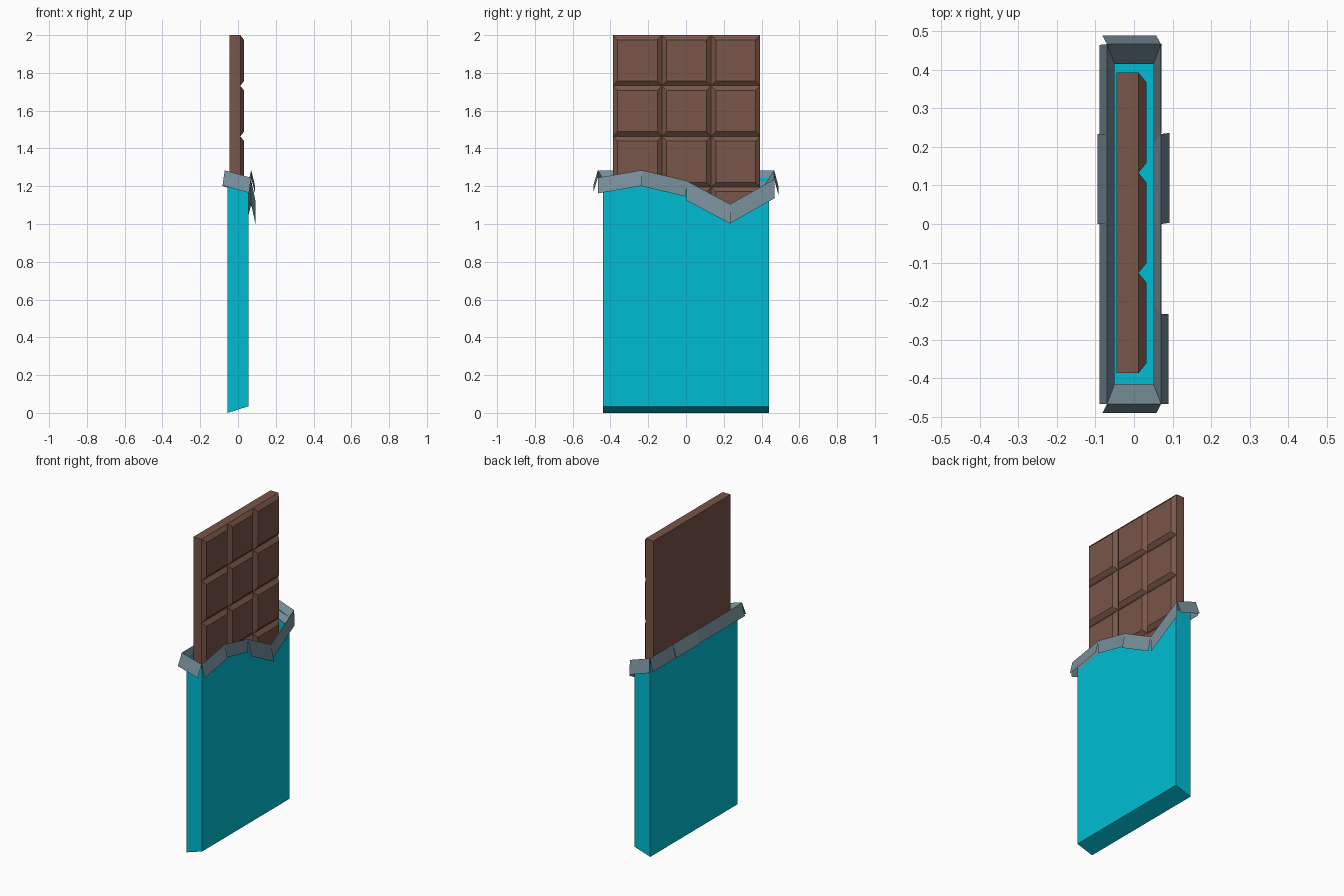
import bpy, bmesh

if "Cube" in bpy.data.objects:
    bpy.data.objects.remove(bpy.data.objects["Cube"])


def material(name, rgb):
    m = bpy.data.materials.new(name)
    m.diffuse_color = (*rgb, 1)
    m.use_nodes = True
    m.node_tree.nodes["Principled BSDF"].inputs["Base Color"].default_value = m.diffuse_color
    return m


def finish(bm, name, mat):
    bmesh.ops.recalc_face_normals(bm, faces=bm.faces)
    me = bpy.data.meshes.new(name)
    bm.to_mesh(me)
    bm.free()
    me.materials.append(mat)
    ob = bpy.data.objects.new(name, me)
    bpy.context.collection.objects.link(ob)
    return ob


def bridge(bm, a, b):
    """Quads between two closed rings of vertices."""
    n = len(a)
    for i in range(n):
        j = (i + 1) % n
        bm.faces.new((a[i], a[j], b[j], b[i]))


brown = material("chocolate", (0.191, 0.091, 0.065))
cyan = material("paper", (0.0, 0.503, 0.658))
silver = material("foil", (0.188, 0.279, 0.332))

# Chocolate bar: slab plus rows of chamfered blocks on the +x face
ROWS, COLS, CH, CW, INSET = 7, 3, 0.268, 0.26, 0.025
Y0 = -0.387
BOTTOM = 2.0 - ROWS * CH
bm = bmesh.new()
slab = bmesh.ops.create_cube(bm, size=1)["verts"]
for v in slab:
    v.co.x = 0.012 if v.co.x > 0 else -0.045
    v.co.y = Y0 + COLS * CW if v.co.y > 0 else Y0
    v.co.z = 2.0 if v.co.z > 0 else BOTTOM
for r in range(ROWS):
    for c in range(COLS):
        y, z = Y0 + c * CW, BOTTOM + r * CH
        rings = []
        for x, d in ((0.012, 0), (0.032, INSET)):
            rings.append([bm.verts.new((x, py, pz)) for py, pz in (
                (y + d, z + d), (y + CW - d, z + d),
                (y + CW - d, z + CH - d), (y + d, z + CH - d))])
        bridge(bm, *rings)
        bm.faces.new(rings[1])
finish(bm, "chocolate_bar", brown)

# Torn rim outline: (x sign, y fraction, height), counter-clockwise from above
FRONT = [(1, -1, 1.245), (1, -0.5, 1.285), (1, 0, 1.23), (1, 0.5, 1.105), (1, 1, 1.237)]
RIM = FRONT + [(-1, t, 1.284) for t in (1, 0.5, 0, -0.5, -1)]


def ring(bm, hx, hy, drop):
    return [bm.verts.new((s * hx, t * hy, z - drop)) for s, t, z in RIM]


# Paper wrapper: open top, slanted bottom
bm = bmesh.new()
low = ring(bm, 0.055, 0.44, 0)
for v in low:
    v.co.z = 0.035 * (v.co.x + 0.055) / 0.11
bridge(bm, low, ring(bm, 0.055, 0.44, 0.04))
bm.faces.new(low)
finish(bm, "paper_wrapper", cyan)

# Foil: flared collar, then one folded-down flap per rim segment
bm = bmesh.new()
inner = ring(bm, 0.05, 0.415, 0.08)
outer = ring(bm, 0.07, 0.467, 0)
bridge(bm, inner, outer)
# (outward lean, slide along the rim, drop) for each segment in RIM order
FLAPS = [(0.02, 0, 0.083), (0.001, 0, 0.085), (0.022, 0.003, 0.105), (0.001, 0.003, 0.1),
         (0.022, -0.012, 0.082),
         (0.02, -0.002, 0.082), (0.025, 0, 0.08), (0.02, 0, 0.08), (0.02, 0, 0.08),
         (0.024, -0.012, 0.08)]
for i, (lean, slide, drop) in enumerate(FLAPS):
    a, b = outer[i].co, outer[(i + 1) % len(outer)].co
    side = i not in (4, 9)
    sgn = (1 if a.x > 0 else -1) if side else (1 if a.y > 0 else -1)
    offset = (sgn * lean, slide, -drop) if side else (slide, sgn * lean, -drop)
    pts = [a, b, [p + q for p, q in zip(b, offset)], [p + q for p, q in zip(a, offset)]]
    bm.faces.new([bm.verts.new(p) for p in pts])
bmesh.ops.remove_doubles(bm, verts=bm.verts, dist=1e-5)
finish(bm, "foil_collar", silver)
